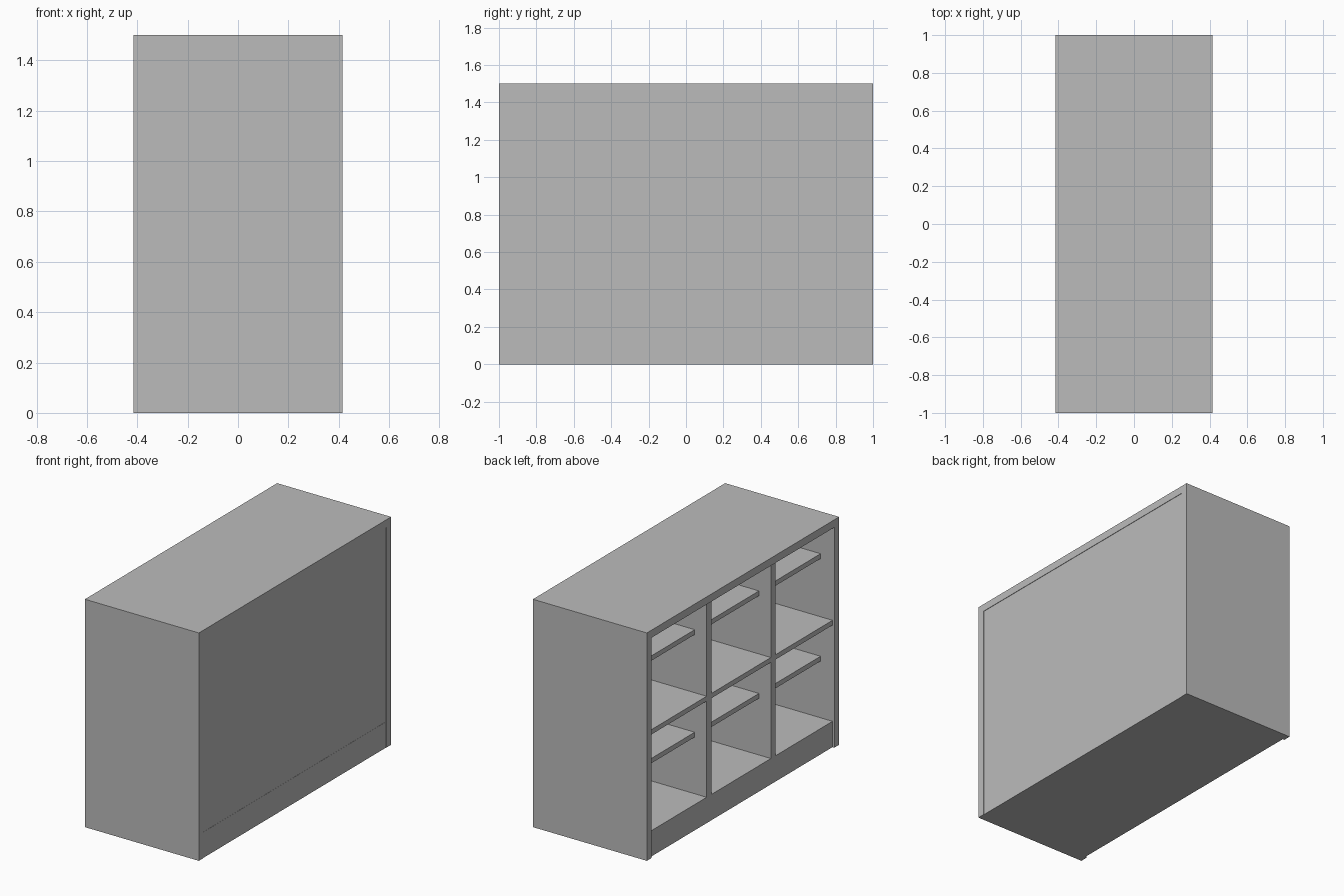
import bpy

if "Cube" in bpy.data.objects:
    bpy.data.objects.remove(bpy.data.objects["Cube"])

# One flat grey for the whole cabinet
grey = bpy.data.materials.new("grey_board")
grey.diffuse_color = (0.5, 0.5, 0.5, 1.0)
grey.use_nodes = True
grey.node_tree.nodes["Principled BSDF"].inputs["Base Color"].default_value = grey.diffuse_color


def board(name, x, y, z):
    """Box-shaped board given (min, max) ranges on each axis."""
    bpy.ops.mesh.primitive_cube_add(size=1)
    ob = bpy.context.object
    ob.name = name
    ob.location = [(a + b) / 2 for a, b in (x, y, z)]
    ob.scale = [b - a for a, b in (x, y, z)]
    ob.data.materials.append(grey)
    return ob


HX, T = 0.415, 0.05         # half depth, board thickness
BACK = 0.375                # inner face of the back panel
OPEN = -0.402               # slightly recessed open side
BASE, UNDER_TOP = 0.17, 1.45
DIV = 0.334                 # divider centre

# Outer case
board("top", (-HX, HX), (-1, 1), (UNDER_TOP, 1.5))
board("side_front", (-HX, HX), (-1, -1 + T), (0, UNDER_TOP))
board("side_back", (-HX, HX), (1 - T, 1), (0, UNDER_TOP))
board("base", (OPEN, 0.413), (-1 + T, 1 - T), (0, BASE))
board("back_panel", (BACK, 0.412), (-1 + T, 1 - T), (BASE, UNDER_TOP))

# Upright dividers
for i, s in enumerate((-1, 1)):
    board(f"divider_{i + 1}", (OPEN, BACK),
          (s * DIV - T / 2, s * DIV + T / 2), (BASE, UNDER_TOP))

# Shelves in three bays: a full-depth one between two set-back ones
bays = [(-1 + T, -DIV - T / 2), (-DIV + T / 2, DIV - T / 2), (DIV + T / 2, 1 - T)]
shelves = [("lower_shelf", -0.315, 0.575),
           ("middle_shelf", OPEN, 0.835),
           ("upper_shelf", -0.315, 1.25)]
for i, bay in enumerate(bays):
    for name, front, top in shelves:
        board(f"{name}_{i + 1}", (front, BACK), bay, (top - 0.032, top))
